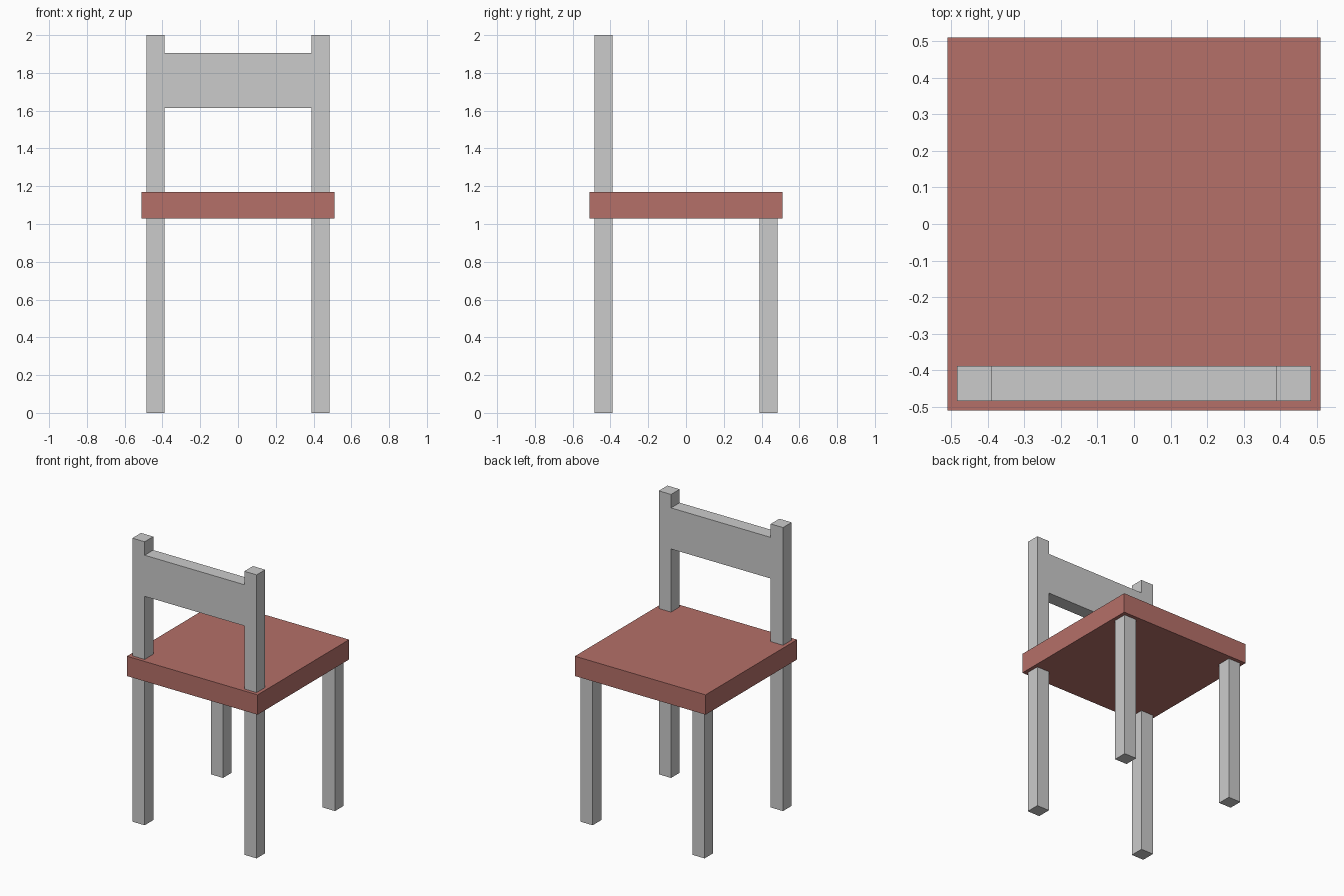
import bpy
import bmesh

if "Cube" in bpy.data.objects:
    bpy.data.objects.remove(bpy.data.objects["Cube"])

OUT, INN = 0.485, 0.389           # outer and inner faces of the legs
SEAT_BOTTOM, SEAT_TOP = 1.03, 1.17
RAIL_BOTTOM, RAIL_TOP = 1.615, 1.905


def finish(name, bm):
    bmesh.ops.recalc_face_normals(bm, faces=bm.faces)
    mesh = bpy.data.meshes.new(name)
    bm.to_mesh(mesh)
    bm.free()
    obj = bpy.data.objects.new(name, mesh)
    bpy.context.collection.objects.link(obj)
    return obj


def box(name, lo, hi):
    bm = bmesh.new()
    bmesh.ops.create_cube(bm, size=1)
    for v in bm.verts:
        v.co = [(a + b) / 2 + c * (b - a) for a, b, c in zip(lo, hi, v.co)]
    return finish(name, bm)


# Seat slab
seat = box("seat", (-0.51, -0.51, SEAT_BOTTOM), (0.51, 0.51, SEAT_TOP))
red = bpy.data.materials.new("seat_red")
red.diffuse_color = (0.46, 0.16, 0.14, 1)
red.use_nodes = True
red.node_tree.nodes["Principled BSDF"].inputs["Base Color"].default_value = red.diffuse_color
seat.data.materials.append(red)

# Two short legs under the +y edge of the seat
for side, x0, x1 in (("left", -OUT, -INN), ("right", INN, OUT)):
    box(f"short_leg_{side}", (x0, INN, 0), (x1, OUT, SEAT_BOTTOM))

# Backrest frame: tall legs and top rail as one extruded H profile
half = [(INN, RAIL_BOTTOM), (INN, 0), (OUT, 0), (OUT, 2), (INN, 2), (INN, RAIL_TOP)]
outline = half + [(-x, z) for x, z in reversed(half)]
bm = bmesh.new()
face = bm.faces.new([bm.verts.new((x, -OUT, z)) for x, z in outline])
extruded = bmesh.ops.extrude_face_region(bm, geom=[face], use_keep_orig=True)
moved = [g for g in extruded["geom"] if isinstance(g, bmesh.types.BMVert)]
bmesh.ops.translate(bm, verts=moved, vec=(0, OUT - INN, 0))
finish("backrest_frame", bm)
